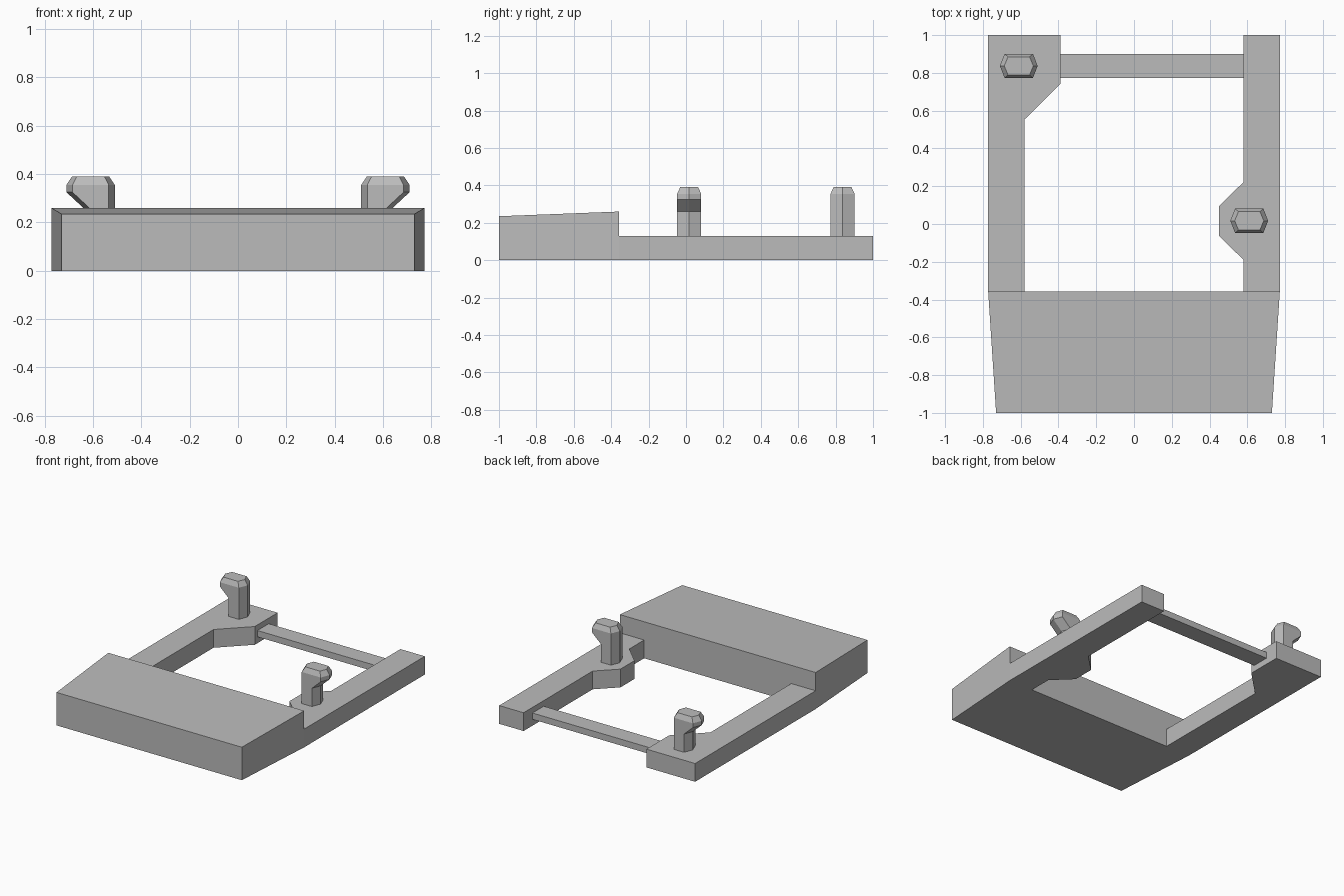
import bpy
import bmesh

if "Cube" in bpy.data.objects:
    bpy.data.objects.remove(bpy.data.objects["Cube"], do_unlink=True)

grey = bpy.data.materials.new("plain grey")
grey.use_nodes = True
COLOUR = (0.5, 0.5, 0.5, 1)
grey.diffuse_color = COLOUR
grey.node_tree.nodes["Principled BSDF"].inputs["Base Color"].default_value = COLOUR


def loft(name, rings):
    """Skin a stack of matching point rings into a closed solid."""
    bm = bmesh.new()
    loops = [[bm.verts.new(p) for p in ring] for ring in rings]
    n = len(loops[0])
    bm.faces.new(loops[0])
    bm.faces.new(loops[-1])
    for low, high in zip(loops, loops[1:]):
        for i in range(n):
            j = (i + 1) % n
            bm.faces.new((low[i], low[j], high[j], high[i]))
    bmesh.ops.recalc_face_normals(bm, faces=bm.faces)
    mesh = bpy.data.meshes.new(name)
    bm.to_mesh(mesh)
    bm.free()
    mesh.materials.append(grey)
    obj = bpy.data.objects.new(name, mesh)
    bpy.context.collection.objects.link(obj)
    return obj


def plate(name, outline, z0, z1):
    return loft(name, [[(x, y, z) for x, y in outline] for z in (z0, z1)])


RAIL_TOP = 0.13
OUT, IN = 0.772, 0.58
STEP = -0.357

# Thick front block, tapered towards the front with a sloping top
outline = [(-0.73, -1), (0.73, -1), (OUT, STEP), (-OUT, STEP)]
loft("front_block", [
    [(x, y, 0) for x, y in outline],
    [(x, y, 0.235 if y == -1 else 0.26) for x, y in outline]])

# Side rails with pads for the clips
plate("right_rail", [(-OUT, STEP), (-IN, STEP), (-IN, 0.553), (-0.388, 0.743),
                     (-0.388, 1), (-OUT, 1)], 0, RAIL_TOP)
plate("left_rail", [(OUT, STEP), (OUT, 1), (IN, 1), (IN, 0.222), (0.45, 0.095),
                    (0.45, -0.063), (IN, -0.19), (IN, STEP)], 0, RAIL_TOP)

# Thin bar joining the rails at the back
plate("back_bar", [(-0.388, 0.773), (IN, 0.773), (IN, 0.9), (-0.388, 0.9)],
      0.045, 0.09)


def hexagon(x0, x1, half, nose, side, yc, z):
    pts = [(x0, 0), (x0 + nose, -half), (x1 - nose, -half),
           (x1, 0), (x1 - nose, half), (x0 + nose, half)]
    return [(side * x, yc + y, z) for x, y in pts]


# Hooked clips: hexagonal post, outward hook, chamfered top
for name, side, yc in (("left_clip", 1, 0.017), ("right_clip", -1, 0.837)):
    loft(name, [hexagon(x0, x1, half, nose, side, yc, z)
                for x0, x1, half, nose, z in (
                    (0.51, 0.64, 0.064, 0.025, RAIL_TOP),
                    (0.51, 0.64, 0.064, 0.025, 0.26),
                    (0.51, 0.71, 0.064, 0.025, 0.325),
                    (0.51, 0.71, 0.064, 0.025, 0.355),
                    (0.533, 0.687, 0.048, 0.02, 0.39))])
